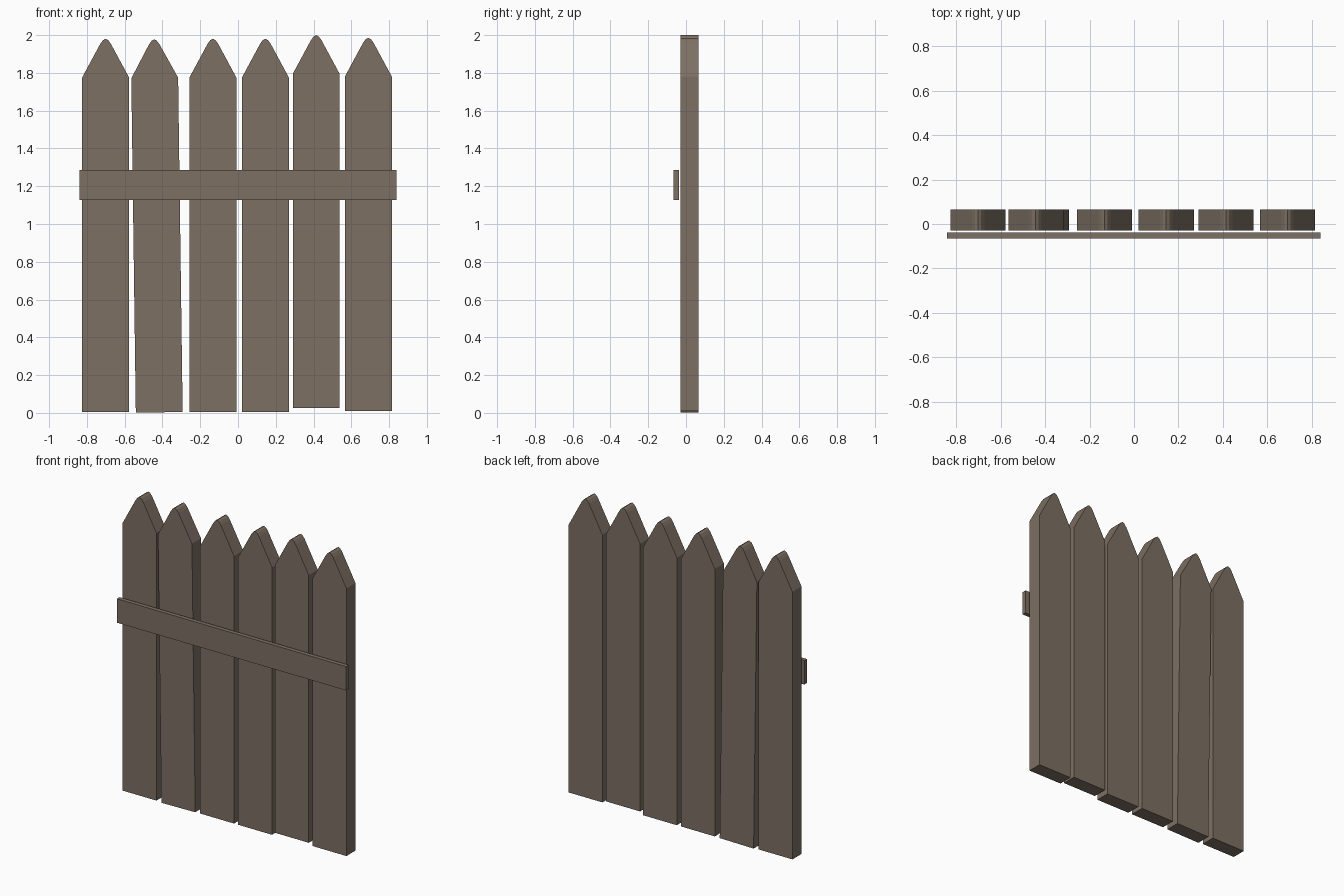
import bpy, bmesh, math
from mathutils import Matrix

if "Cube" in bpy.data.objects:
    bpy.data.objects.remove(bpy.data.objects["Cube"])

wood = bpy.data.materials.new("weathered brown wood")
wood.diffuse_color = (0.205, 0.162, 0.125, 1)
wood.use_nodes = True
wood.node_tree.nodes["Principled BSDF"].inputs["Base Color"].default_value = wood.diffuse_color


def extrude_profile(name, points, y0, y1, matrix=Matrix()):
    """Extrude an XZ outline from y0 to y1."""
    bm = bmesh.new()
    face = bm.faces.new([bm.verts.new((x, y0, z)) for x, z in points])
    ext = bmesh.ops.extrude_face_region(bm, geom=[face])["geom"]
    bmesh.ops.translate(bm, vec=(0, y1 - y0, 0),
                        verts=[v for v in ext if isinstance(v, bmesh.types.BMVert)])
    bmesh.ops.recalc_face_normals(bm, faces=bm.faces)
    bm.transform(matrix)
    mesh = bpy.data.meshes.new(name)
    bm.to_mesh(mesh)
    bm.free()
    mesh.materials.append(wood)
    obj = bpy.data.objects.new(name, mesh)
    bpy.context.collection.objects.link(obj)
    return obj


# Picket outline: straight sides, sloped shoulders, blunted tip
W = 0.124
right = [(W, 0), (W, 1.77), (0.028, 1.948), (0.014, 1.967), (0, 1.975)]
outline = right + [(-x, z) for x, z in reversed(right[:-1])]

# Pickets: bottom centre x, bottom z, lean angle
pickets = [(-0.701, 0.006, 0), (-0.417, 0.003, -0.0135), (-0.133, 0.006, 0),
           (0.145, 0.006, 0), (0.414, 0.025, 0), (0.690, 0.011, 0)]
for i, (x, z, lean) in enumerate(pickets):
    m = Matrix.Translation((x, 0, z)) @ Matrix.Rotation(lean, 4, 'Y')
    extrude_profile(f"picket_{i + 1}", outline, -0.029, 0.066, m)

# Cross rail on the front
extrude_profile("cross_rail", [(-0.84, 1.127), (0.838, 1.127), (0.838, 1.285), (-0.84, 1.285)],
                -0.066, -0.038)
